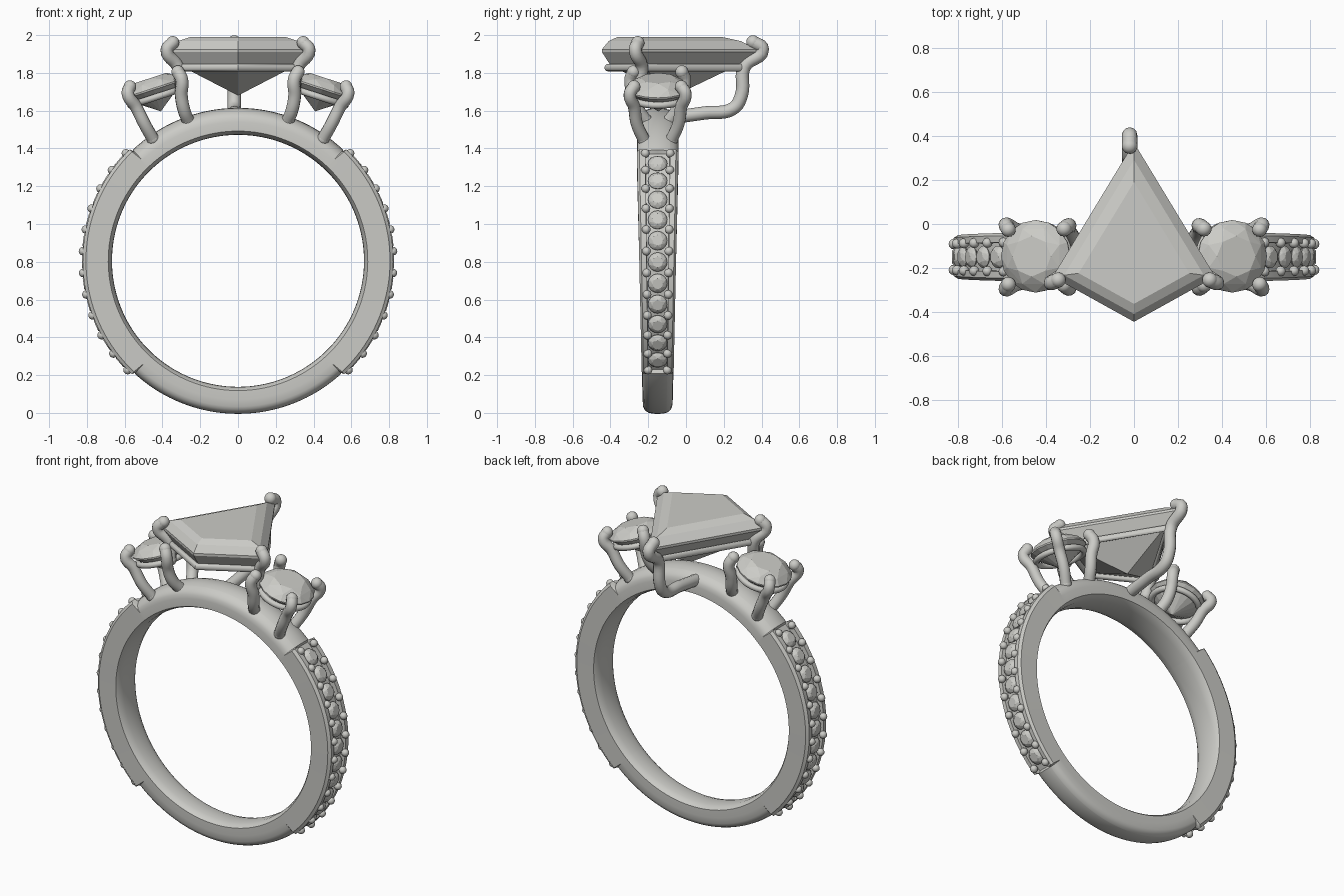
import bpy, bmesh
from math import sin, cos, pi, radians
from mathutils import Vector, Matrix

cube = bpy.data.objects.get("Cube")
if cube:
    bpy.data.objects.remove(cube, do_unlink=True)

silver = bpy.data.materials.new("silver_grey")
silver.use_nodes = True
COLOR = (0.6, 0.6, 0.57, 1)
silver.diffuse_color = COLOR
silver.node_tree.nodes["Principled BSDF"].inputs["Base Color"].default_value = COLOR

MID_Y, MID_Z, INNER = -0.15, 0.805, 0.667


def finish(bm, name, smooth=False):
    bmesh.ops.recalc_face_normals(bm, faces=bm.faces)
    mesh = bpy.data.meshes.new(name)
    bm.to_mesh(mesh)
    bm.free()
    mesh.materials.append(silver)
    obj = bpy.data.objects.new(name, mesh)
    bpy.context.collection.objects.link(obj)
    if smooth:
        bpy.ops.object.select_all(action="DESELECT")
        obj.select_set(True)
        bpy.context.view_layer.objects.active = obj
        bpy.ops.object.shade_smooth_by_angle(angle=radians(40))
    return obj


def hull(bm, points):
    verts = [bm.verts.new(p) for p in points]
    res = bmesh.ops.convex_hull(bm, input=verts)
    junk = {g for g in res["geom_interior"] + res["geom_unused"]
            if isinstance(g, bmesh.types.BMVert)}
    bmesh.ops.delete(bm, geom=list(junk), context="VERTS")


def wire(name, points, radius, closed=False):
    """Round wire through the points, with ball ends when open."""
    curve = bpy.data.curves.new(name, "CURVE")
    curve.dimensions = "3D"
    curve.bevel_depth = radius
    curve.bevel_resolution = 4
    curve.resolution_u = 6
    if closed:
        spline = curve.splines.new("POLY")
        spline.points.add(len(points) - 1)
        for p, co in zip(spline.points, points):
            p.co = (*co, 1)
        spline.use_cyclic_u = True
    else:
        spline = curve.splines.new("BEZIER")
        spline.bezier_points.add(len(points) - 1)
        for p, co in zip(spline.bezier_points, points):
            p.co = co
            p.handle_left_type = p.handle_right_type = "AUTO"
    temp = bpy.data.objects.new(name + "_path", curve)
    bpy.context.collection.objects.link(temp)
    bpy.context.view_layer.update()
    mesh = bpy.data.meshes.new_from_object(
        temp.evaluated_get(bpy.context.evaluated_depsgraph_get()))
    bm = bmesh.new()
    bm.from_mesh(mesh)
    bpy.data.objects.remove(temp)
    bpy.data.meshes.remove(mesh)
    if not closed:
        for end in (points[0], points[-1]):
            bmesh.ops.create_uvsphere(bm, u_segments=14, v_segments=10, radius=radius * 1.03,
                                      matrix=Matrix.Translation(end))
    for f in bm.faces:
        f.material_index = 0
    return finish(bm, name, True)


# Band: one section swept round, domed at top and bottom, channelled on the sides
ACROSS = (-1, -0.96, -0.88, -0.76, -0.6, -0.58, -0.3, 0, 0.3, 0.58, 0.6, 0.76, 0.88, 0.96, 1)
PAVE = (radians(43.5), radians(137.5))


def half_width(a):
    return 0.08 + 0.03 * min(1, (1 + cos(a)) / 1.72)


def outer_radius(t, a, channel):
    if channel:
        if abs(t) < 0.59:
            return 0.79
        return 0.822 if abs(t) < 0.9 else 0.815 - 0.1 * (abs(t) - 0.9)
    power = 2.2 if cos(a) > 0 else 3
    return 0.735 + 0.075 * (1 - abs(t) ** power) ** (1 / power)


stations = []
for side in (0, 1):
    half = [(PAVE[0] * i / 16, False) for i in range(17)]
    half += [(PAVE[0] + 0.012 + (PAVE[1] - PAVE[0] - 0.024) * i / 36, True) for i in range(37)]
    half += [(PAVE[1] + (pi - PAVE[1]) * i / 16, False) for i in range(17)]
    stations += half[:-1] if side == 0 else [(2 * pi - a, c) for a, c in half[:0:-1]]

bm = bmesh.new()
rings = []
for a, channel in stations:
    w = half_width(a)
    section = [(t * w, outer_radius(t, a, channel)) for t in ACROSS]
    section += [(t * w, INNER + 0.02 * abs(t) ** 4) for t in (1, 0.85, 0.5, 0, -0.5, -0.85, -1)]
    rings.append([bm.verts.new((r * sin(a), MID_Y + y, MID_Z + r * cos(a))) for y, r in section])
for one, two in zip(rings, rings[1:] + rings[:1]):
    for i in range(len(one)):
        j = (i + 1) % len(one)
        bm.faces.new((one[i], one[j], two[j], two[i]))
finish(bm, "band", True)


# Round brilliant stone as a hull of facet rings
def brilliant(bm, radius, matrix, sides, crown, depth):
    points = [Vector((0, 0, -depth))]
    for r, z, n, shift in ((1, 0.07, sides * 2, 0), (1, -0.07, sides * 2, 0),
                           (0.82, 0.62, sides, 0.5), (0.56, 1, sides, 0)):
        for i in range(n):
            a = 2 * pi * (i + shift) / n
            points.append(Vector((r * radius * cos(a), r * radius * sin(a), z * crown)))
    hull(bm, [matrix @ p for p in points])


# Small stones and their beads along both shoulders
for s, label in ((1, "left"), (-1, "right")):
    stones, beads = bmesh.new(), bmesh.new()
    for i in range(23):
        a = radians(46.2 + 88.5 * i / 22)
        out = Vector((s * sin(a), 0, cos(a)))
        base = Vector((0, MID_Y, MID_Z))
        turn = out.to_track_quat("Z", "Y").to_matrix().to_4x4()
        if i % 2:
            place = Matrix.Translation(base + out * 0.805) @ turn
            brilliant(stones, 0.051, place, 8, 0.022, 0.04)
        else:
            for y in (-1, 1):
                spot = base + out * 0.822 + Vector((0, y * half_width(a) * 0.6, 0))
                bmesh.ops.create_uvsphere(beads, u_segments=12, v_segments=8, radius=0.023,
                                          matrix=Matrix.Translation(spot))
    finish(stones, label + "_band_stones")
    finish(beads, label + "_band_beads", True)


# Kite-shaped centre stone
def kite(scale, z):
    cy = -0.19
    return [Vector((x * scale, cy + (y - cy) * scale, z))
            for x, y in ((0, 0.37), (-0.37, -0.24), (0, -0.445), (0.37, -0.24))]


bm = bmesh.new()
hull(bm, kite(0.68, 1.99) + kite(0.86, 1.968) + kite(1, 1.925) + kite(1, 1.91)
     + kite(0.81, 1.835) + [Vector((0, -0.06, 1.68))])
finish(bm, "centre_stone")
wire("centre_gallery_rail", kite(0.87, 1.828), 0.02, closed=True)

# Back prong, reaching down and forward into the band
wire("back_prong", [(-0.02, y, z) for y, z in
     ((0.355, 1.963), (0.405, 1.925), (0.31, 1.835), (0.293, 1.68), (0.25, 1.612),
      (0.1, 1.588), (-0.1, 1.56))], 0.035)

# Tilted side stones with gallery ring and four prongs each
for s, label in ((1, "left"), (-1, "right")):
    tilt = Matrix.Rotation(s * radians(18), 4, "Y")
    place = Matrix.Translation((s * 0.447, MID_Y + 0.003, 1.715)) @ tilt
    bm = bmesh.new()
    brilliant(bm, 0.165, place, 8, 0.06, 0.125)
    finish(bm, label + "_side_stone")
    ring = [place @ Vector((0.142 * cos(i * pi / 16), 0.142 * sin(i * pi / 16), -0.045))
            for i in range(32)]
    wire(label + "_side_gallery", ring, 0.018, closed=True)
    for f, end in ((-1, "front"), (1, "back")):
        wire(f"{label}_outer_{end}_prong", [(s * x, MID_Y + f * y, z) for x, y, z in
             ((0.572, 0.125, 1.727), (0.583, 0.147, 1.69), (0.54, 0.125, 1.62),
              (0.495, 0.11, 1.53), (0.45, 0.075, 1.45))], 0.033)
        wire(f"{label}_inner_{end}_prong", [(s * x, MID_Y + f * y, z) for x, y, z in
             ((0.318, 0.128, 1.805), (0.298, 0.143, 1.765), (0.3, 0.125, 1.68),
              (0.285, 0.1, 1.6), (0.265, 0.065, 1.55))], 0.034)
    wire(label + "_centre_prong", [(s * x, y, z) for x, y, z in
         ((0.345, -0.255, 1.96), (0.377, -0.268, 1.92), (0.32, -0.235, 1.835),
          (0.3, -0.25, 1.73))], 0.034)
